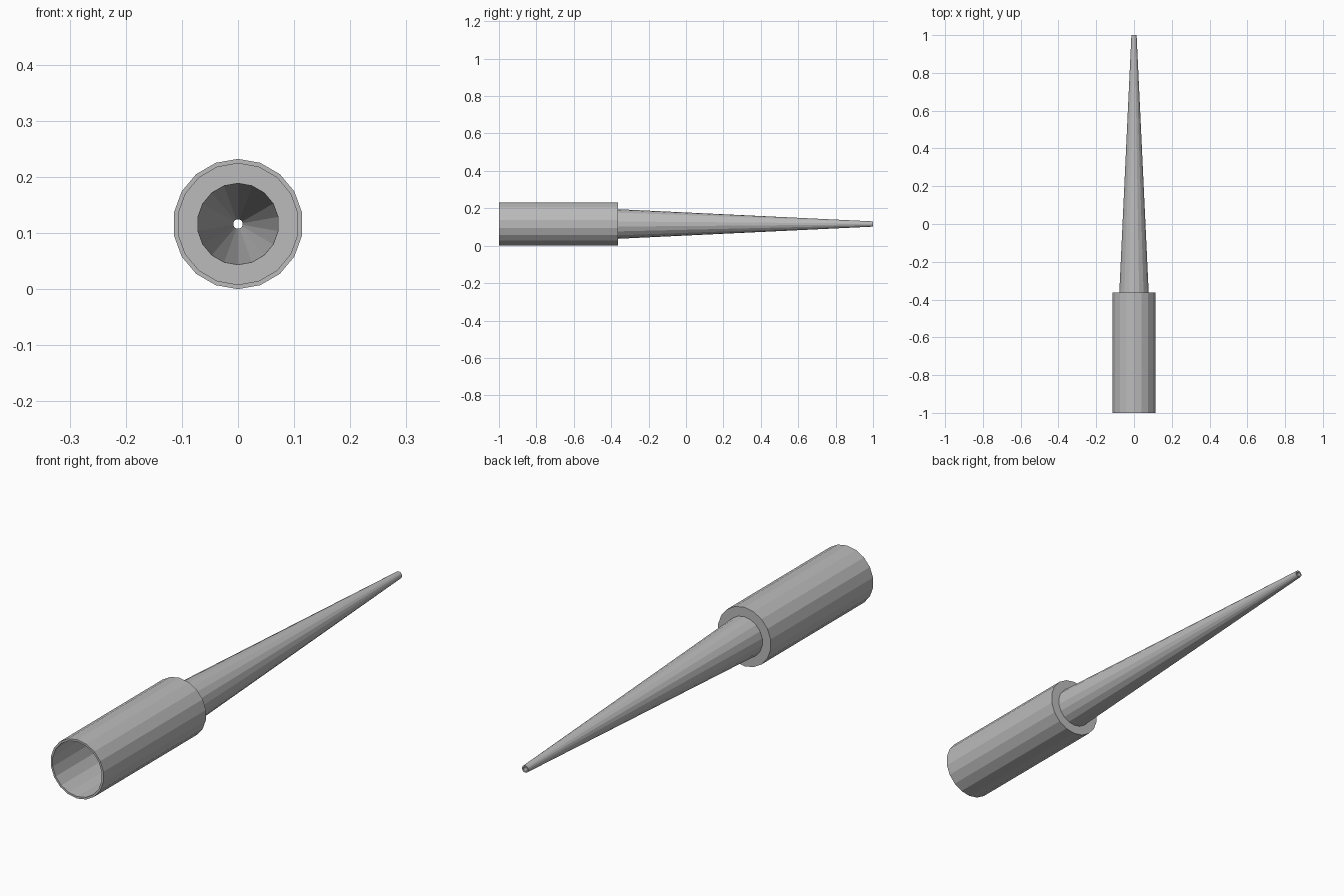
import bpy, bmesh, math

if "Cube" in bpy.data.objects:
    bpy.data.objects.remove(bpy.data.objects["Cube"])

SIDES = 18
CENTRE_Z = 0.116

grey = bpy.data.materials.new("plain_grey")
grey.diffuse_color = (0.5, 0.5, 0.5, 1)
grey.use_nodes = True
grey.node_tree.nodes["Principled BSDF"].inputs["Base Color"].default_value = grey.diffuse_color


def revolve(name, profile):
    """Turn a closed (radius, y) profile around the lengthwise axis."""
    bm = bmesh.new()
    rings = []
    for r, y in profile:
        rings.append([bm.verts.new((r * math.sin(2 * math.pi * i / SIDES), y,
                                    CENTRE_Z + r * math.cos(2 * math.pi * i / SIDES)))
                      for i in range(SIDES)])
    for a, b in zip(rings, rings[1:] + rings[:1]):
        for i in range(SIDES):
            j = (i + 1) % SIDES
            bm.faces.new((a[i], a[j], b[j], b[i]))
    bmesh.ops.recalc_face_normals(bm, faces=bm.faces)
    mesh = bpy.data.meshes.new(name)
    bm.to_mesh(mesh)
    bm.free()
    mesh.materials.append(grey)
    obj = bpy.data.objects.new(name, mesh)
    bpy.context.collection.objects.link(obj)
    return obj


# Hollow socket and tapered tube in one continuous wall
revolve("tapered_nozzle", [
    (0.116, -1.0), (0.116, -0.363),    # socket outside
    (0.079, -0.363), (0.014, 1.0),     # taper outside
    (0.0085, 1.0), (0.0725, -0.371),   # bore
    (0.108, -0.371), (0.108, -1.0),    # socket inside
])
